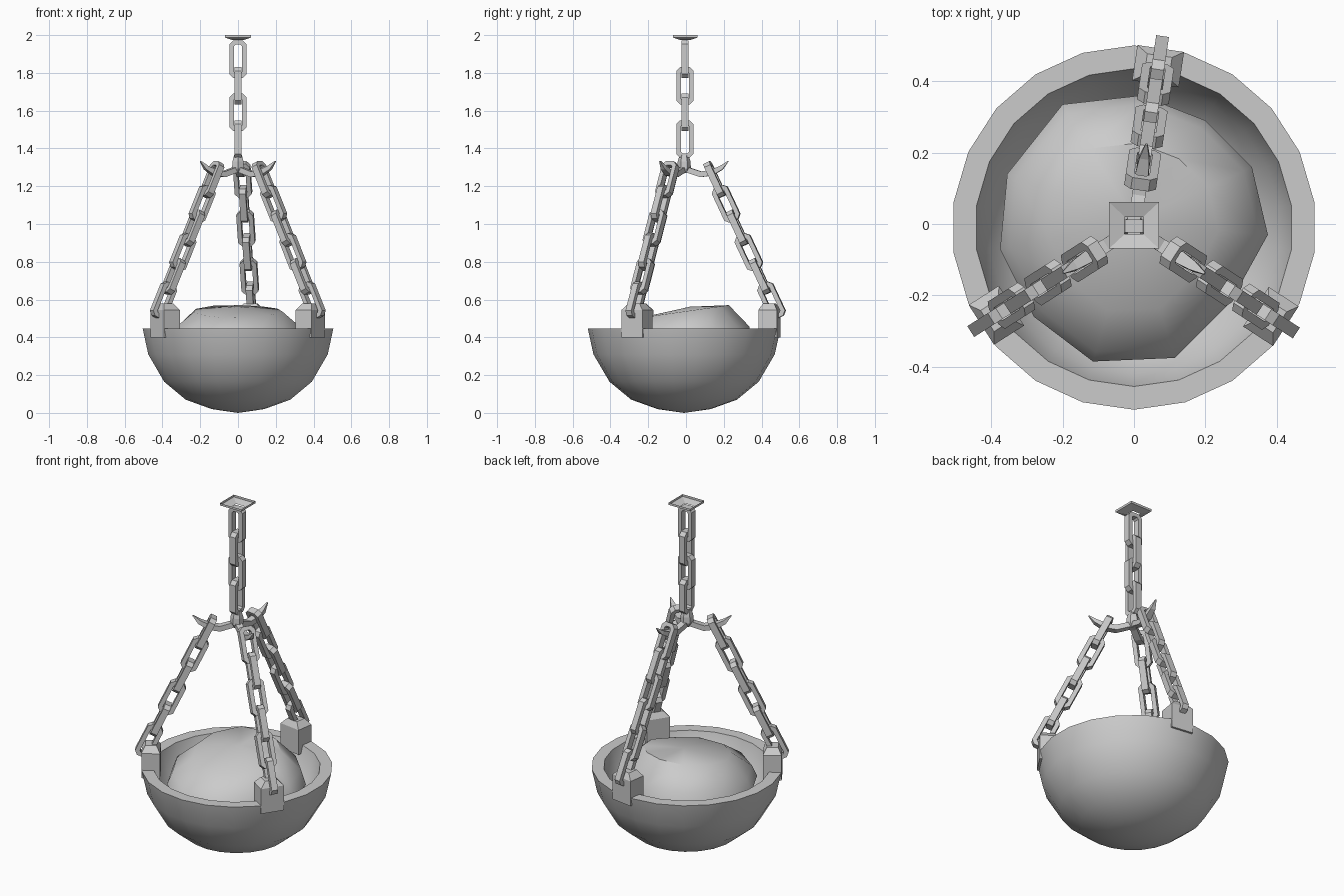
import bpy
from math import sin, cos, pi, radians
from mathutils import Vector

if "Cube" in bpy.data.objects:
    bpy.data.objects.remove(bpy.data.objects["Cube"])

CY = -0.01                       # y of the hanging axis
ANGLES = {"right": -33, "left": -147.5, "back": 81.5}


def make(name, verts, faces, smooth=None):
    me = bpy.data.meshes.new(name)
    me.from_pydata([tuple(v) for v in verts], [], faces)
    me.update()
    ob = bpy.data.objects.new(name, me)
    bpy.context.collection.objects.link(ob)
    bpy.ops.object.select_all(action='DESELECT')
    bpy.context.view_layer.objects.active = ob
    ob.select_set(True)
    bpy.ops.object.mode_set(mode='EDIT')
    bpy.ops.mesh.select_all(action='SELECT')
    bpy.ops.mesh.normals_make_consistent(inside=False)
    bpy.ops.object.mode_set(mode='OBJECT')
    if smooth:
        bpy.ops.object.shade_smooth_by_angle(angle=radians(smooth))
    return ob


def skin(rings, cap_start=True, cap_end=True):
    """Join equal rings of points with quads."""
    n = len(rings[0])
    verts = [p for r in rings for p in r]
    faces = [(i * n + j, i * n + (j + 1) % n, (i + 1) * n + (j + 1) % n, (i + 1) * n + j)
             for i in range(len(rings) - 1) for j in range(n)]
    if cap_start:
        faces.append(tuple(reversed(range(n))))
    if cap_end:
        faces.append(tuple(range(len(verts) - n, len(verts))))
    return verts, faces


def ring(r, z, n):
    return [Vector((r * sin(2 * pi * k / n), CY + r * cos(2 * pi * k / n), z)) for k in range(n)]


def fan_ends(rings, start, end):
    """Skin with the ends closed to a point."""
    verts, faces = skin(rings, False, False)
    n, m = len(rings[0]), len(verts)
    verts += [start, end]
    faces += [((j + 1) % n, j, m) for j in range(n)]
    faces += [(m - n + j, m - n + (j + 1) % n, m + 1) for j in range(n)]
    return verts, faces


def link(name, c, d, u):
    """Octagonal chain link: long axis d, wide axis u."""
    n = d.cross(u)

    def octagon(w, l, ch, t):
        p = [(w, l - ch), (w - ch, l), (ch - w, l), (-w, l - ch),
             (-w, ch - l), (ch - w, -l), (w - ch, -l), (w, ch - l)]
        return [c + u * a + d * b + n * t for a, b in p]
    T = 0.018
    rings = [octagon(.045, .099, .02, -T), octagon(.045, .099, .02, T),
             octagon(.021, .077, .009, T), octagon(.021, .077, .009, -T)]
    rings.append(rings[0])
    make(name, *skin(rings, False, False))


# bowl with thick rim
profile = [(.14, .02), (.28, .07), (.395, .165), (.48, .31), (.51, .447),
           (.445, .447), (.41, .32), (.31, .21), (.15, .15)]
make("bowl", *fan_ends([ring(r, z, 22) for r, z in profile],
                       Vector((0, CY, 0)), Vector((0, CY, .13))), smooth=40)

# lumpy filling
outline = [(.33, .16), (.2, .29), (.02, .36), (-.2, .335), (-.355, .14), (-.375, -.07),
           (-.28, -.26), (-.115, -.385), (.115, -.375), (.27, -.22), (.375, -.03)]
levels = [(.75, .22, 0), (1, .365, 0), (.93, .44, .05), (.63, .538, .09)]
rings = [[Vector((x * s, y * s, z + k * y)) for x, y in outline] for s, z, k in levels]
make("filling", *fan_ends(rings, Vector((0, 0, .18)), Vector((0, .02, .562))), smooth=45)

# ceiling plate, an open tapered tray
square = lambda h, z: [Vector((a * h, CY + .006 + b * h * .93, z))
                       for a, b in ((1, 1), (-1, 1), (-1, -1), (1, -1))]
make("ceiling_plate", *skin([square(.07, 2), square(.07, 1.987), square(.026, 1.973)], False, False))

# vertical chain
X, Y, Z = Vector((1, 0, 0)), Vector((0, 1, 0)), Vector((0, 0, 1))
for i in range(4):
    link(f"main_link_{i}", Vector((0, CY + .004, 1.873 - i * .141)), -Z, Y if i % 2 else X)

# hub
make("hub", *skin([ring(r, z, 6) for r, z in
                   ((.022, 1.27), (.036, 1.295), (.034, 1.33), (.024, 1.365))]))

for side, a in ANGLES.items():
    a = radians(a)
    R, T, O = Vector((cos(a), sin(a), 0)), Vector((-sin(a), cos(a), 0)), Vector((0, CY, 0))

    # curved hook arm tapering to a point
    path = [(.015, 1.288, .018), (.09, 1.263, .019), (.15, 1.272, .019),
            (.2, 1.298, .014), (.236, 1.333, .003)]
    rings = []
    for i, (r, z, h) in enumerate(path):
        p, q = path[max(i - 1, 0)], path[min(i + 1, len(path) - 1)]
        t = (R * (q[0] - p[0]) + Z * (q[1] - p[1])).normalized()
        up = t.cross(T)
        rings.append([O + R * r + Z * z + T * (h * s) + up * (h * .8 * w)
                      for s, w in ((1, 1), (-1, 1), (-1, -1), (1, -1))])
    make(f"{side}_hook", *skin(rings))

    # rim bracket with chamfered top
    rings = [[O + R * (.457 + s * hr) + T * (w * ht) + Z * z
              for s, w in ((1, 1), (-1, 1), (-1, -1), (1, -1))]
             for hr, ht, z in ((.05, .066, .40), (.05, .066, .545), (.03, .035, .578))]
    make(f"{side}_bracket", *skin(rings))

    # slanted chain
    top, end = O + R * .122 + Z * 1.325, O + R * .51 + Z * .505
    d = (end - top).normalized()
    span = (end - top).length - .198
    for i in range(6):
        u = d.cross(T) if i % 2 else T
        link(f"{side}_link_{i}", top + d * (.099 + span * i / 5), d, u)
